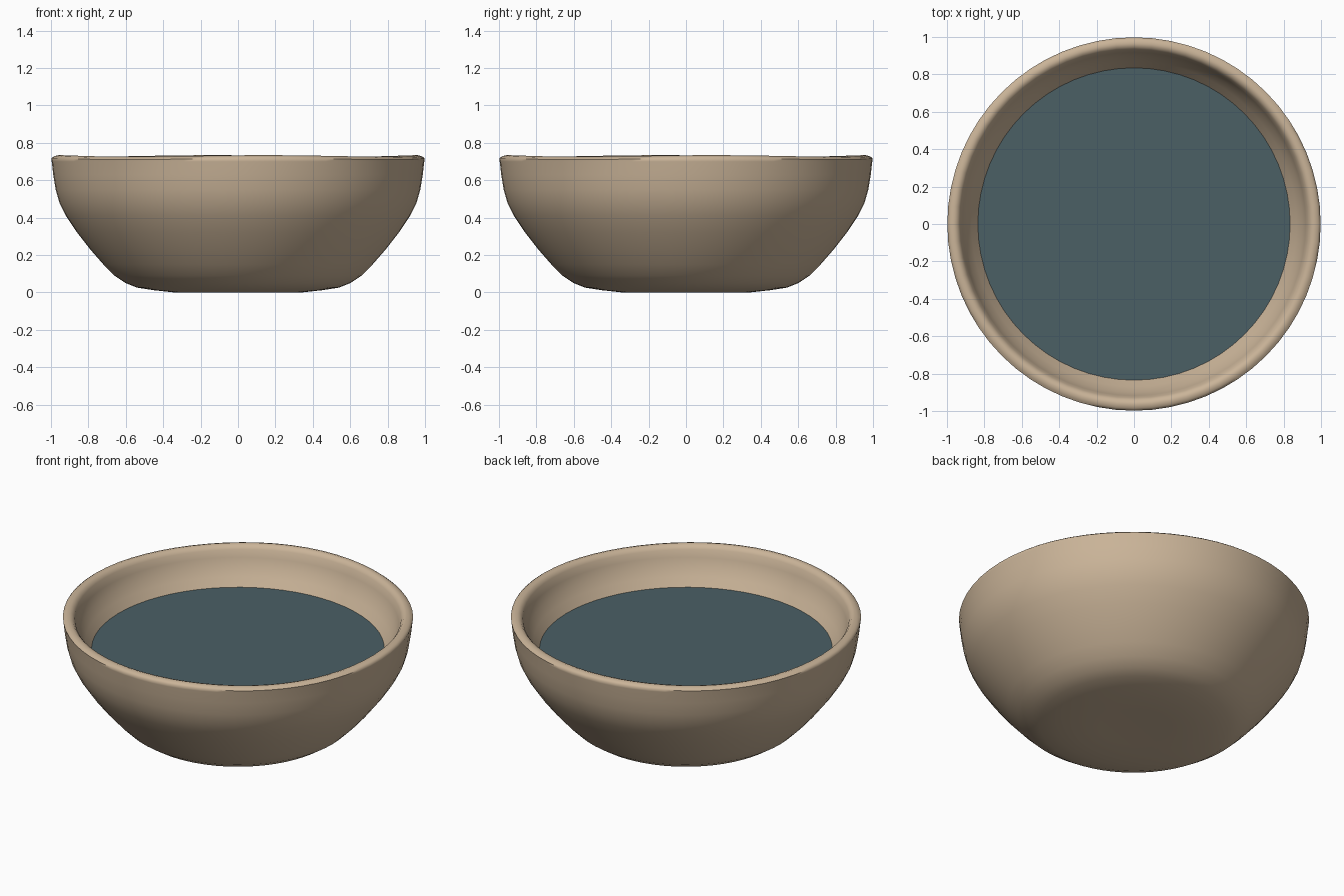
import bpy
import bmesh
import math

cube = bpy.data.objects.get("Cube")
if cube:
    bpy.data.objects.remove(cube, do_unlink=True)

SIDES = 64


def make_material(name, rgb):
    mat = bpy.data.materials.new(name)
    mat.use_nodes = True
    mat.diffuse_color = (*rgb, 1)
    mat.node_tree.nodes["Principled BSDF"].inputs["Base Color"].default_value = (*rgb, 1)
    return mat


def lathe(name, profile, mat):
    """Revolve an (r, z) profile around the z axis."""
    bm = bmesh.new()
    verts = [bm.verts.new((r, 0, z)) for r, z in profile]
    edges = [bm.edges.new(pair) for pair in zip(verts, verts[1:])]
    bmesh.ops.spin(bm, geom=verts + edges, cent=(0, 0, 0), axis=(0, 0, 1),
                   angle=math.tau, steps=SIDES, use_duplicate=False)
    bmesh.ops.remove_doubles(bm, verts=bm.verts, dist=0.0005)
    bmesh.ops.recalc_face_normals(bm, faces=bm.faces)
    mesh = bpy.data.meshes.new(name)
    bm.to_mesh(mesh)
    bm.free()
    mesh.materials.append(mat)
    obj = bpy.data.objects.new(name, mesh)
    bpy.context.collection.objects.link(obj)
    return obj


clay = make_material("tan clay", (0.59, 0.455, 0.315))
liquid = make_material("slate teal liquid", (0.07, 0.115, 0.13))

# Bowl wall: outside from the foot up, over the rounded rim, down the inside
outer = [(0, 0.004), (0.2, 0.002), (0.34, 0), (0.45, 0.012), (0.54, 0.026),
         (0.6, 0.05), (0.66, 0.09), (0.72, 0.15), (0.79, 0.23), (0.86, 0.32),
         (0.92, 0.41), (0.955, 0.48), (0.975, 0.55), (0.988, 0.63)]
rim = [(0.996, 0.7), (0.998, 0.714), (0.985, 0.724), (0.965, 0.73),
       (0.945, 0.724), (0.93, 0.705)]
inner = [(0.918, 0.66), (0.9, 0.61), (0.87, 0.56), (0.835, 0.51),
         (0.77, 0.41), (0.69, 0.3), (0.6, 0.2), (0.48, 0.13), (0.3, 0.1), (0, 0.09)]
bowl = lathe("bowl", outer + rim + inner, clay)

# Gentle handmade waviness along the rim
for v in bowl.data.vertices:
    if v.co.z > 0.7:
        v.co.z += 0.004 * math.sin(4 * math.atan2(v.co.y, v.co.x) + 1)

# Flat liquid surface filling the bowl
surface = lathe("liquid_surface", [(0, 0.51), (0.835, 0.51)], liquid)
if surface.data.polygons[0].normal.z < 0:
    surface.data.flip_normals()

# Smooth shading
bpy.ops.object.select_all(action='DESELECT')
bowl.select_set(True)
bpy.context.view_layer.objects.active = bowl
bpy.ops.object.shade_smooth_by_angle(angle=math.radians(60))
